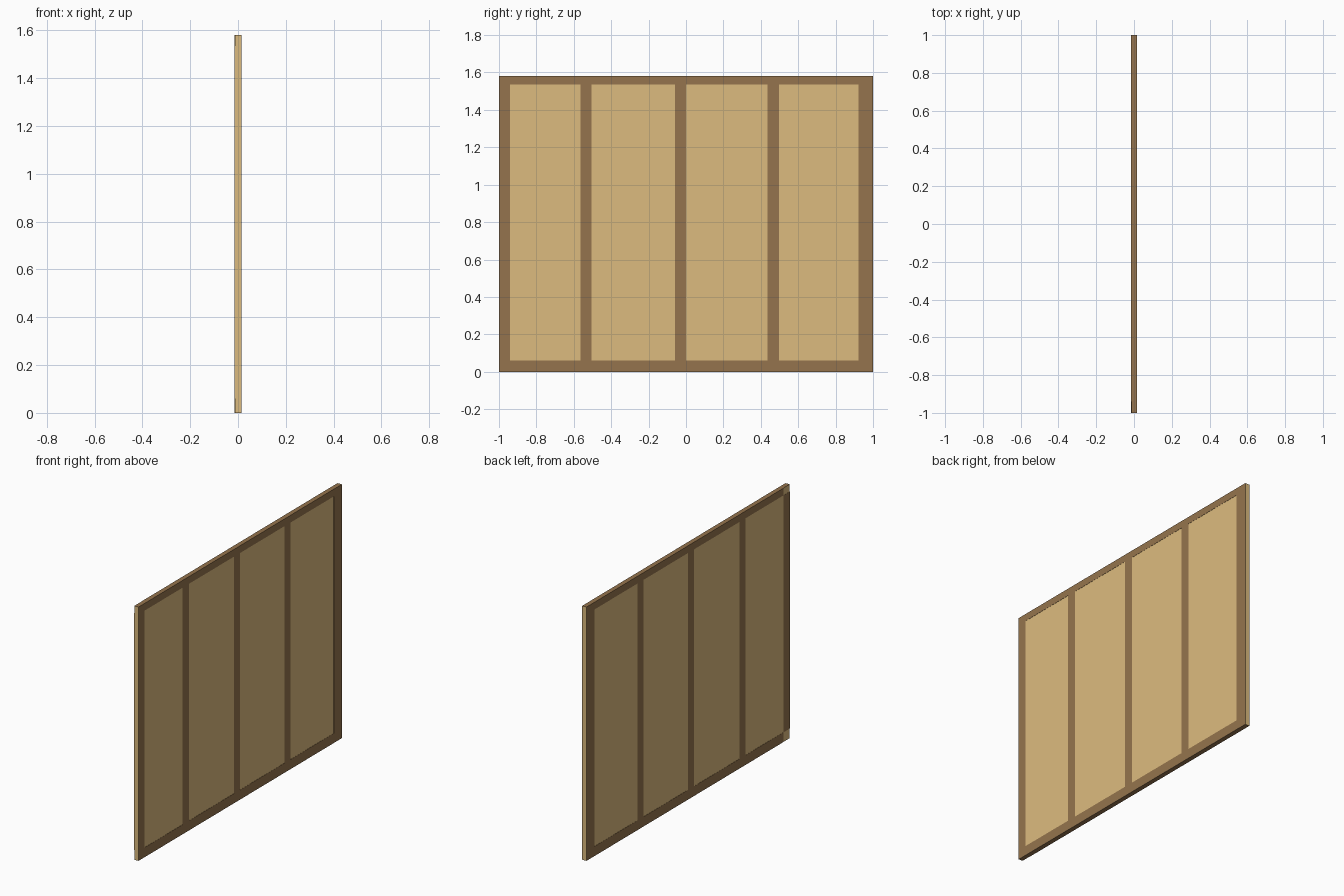
import bpy

if "Cube" in bpy.data.objects:
    bpy.data.objects.remove(bpy.data.objects["Cube"])

H = 1.58          # panel height
CORE = 0.0135     # half thickness of the core
OUT = 0.0147      # half thickness including trim


def material(name, rgb):
    m = bpy.data.materials.new(name)
    m.diffuse_color = (*rgb, 1)
    m.use_nodes = True
    m.node_tree.nodes["Principled BSDF"].inputs["Base Color"].default_value = m.diffuse_color
    return m


TAN = material("light_wood", (0.72, 0.50, 0.21))
BROWN = material("dark_wood", (0.30, 0.175, 0.075))


def box(name, x, y, z, mat):
    """Box from (min, max) ranges."""
    bpy.ops.mesh.primitive_cube_add(size=1, location=[(a + b) / 2 for a, b in (x, y, z)])
    o = bpy.context.object
    o.name = name
    o.scale = [b - a for a, b in (x, y, z)]
    bpy.ops.object.transform_apply(location=False, rotation=False, scale=True)
    o.data.materials.append(mat)
    return o


# Core board
box("core_panel", (-CORE, CORE), (-1, 1), (0.001, H - 0.001), TAN)

# Thin dark edging on the top and bottom
box("top_edging", (-CORE, CORE), (-1, 1), (H - 0.001, H), BROWN)
box("bottom_edging", (-CORE, CORE), (-1, 1), (0, 0.001), BROWN)

# Flat trim on both faces; the corners at one end are bare on the -x face
BOTTOM, TOP = 0.06, 1.535
for side, x, start in (("right", (CORE, OUT), -1), ("left", (-OUT, -CORE), -0.94)):
    box(side + "_top_rail", x, (start, 1), (TOP, H), BROWN)
    box(side + "_bottom_rail", x, (start, 1), (0, BOTTOM), BROWN)
    for i, y in enumerate([(-1, -0.94), (-0.565, -0.505), (-0.06, 0.0),
                           (0.437, 0.497), (0.922, 1)]):
        box(f"{side}_stile_{i}", x, y, (BOTTOM, TOP), BROWN)
